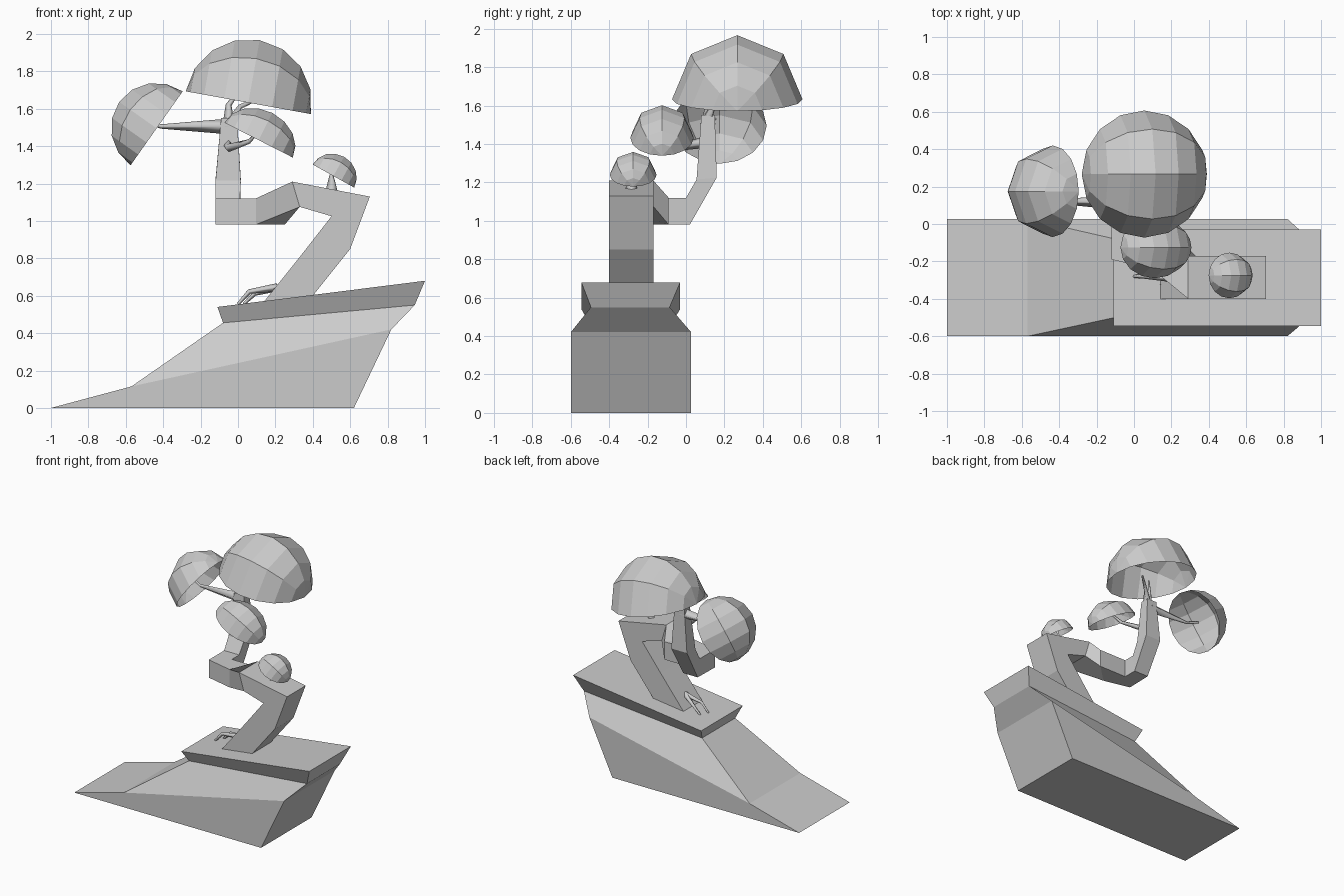
import bpy, bmesh, math
from mathutils import Matrix

if "Cube" in bpy.data.objects:
    bpy.data.objects.remove(bpy.data.objects["Cube"])


def add_object(name, bm):
    bmesh.ops.recalc_face_normals(bm, faces=bm.faces)
    mesh = bpy.data.meshes.new(name)
    bm.to_mesh(mesh)
    bm.free()
    ob = bpy.data.objects.new(name, mesh)
    bpy.context.collection.objects.link(ob)
    return ob


def loft(name, loops):
    """Skin a row of four-cornered sections and close both ends."""
    bm = bmesh.new()
    rings = [[bm.verts.new(p) for p in loop] for loop in loops]
    for a, b in zip(rings, rings[1:]):
        for i in range(4):
            j = (i + 1) % 4
            bm.faces.new((a[i], a[j], b[j], b[i]))
    bm.faces.new(rings[0])
    bm.faces.new(rings[-1])
    return add_object(name, bm)


def section(a, b, y_front, y_back):
    """Section between two (x, z) points, spanning two depths."""
    return [(a[0], y_front, a[1]), (a[0], y_back, a[1]),
            (b[0], y_back, b[1]), (b[0], y_front, b[1])]


def upright(front, back, z0, z1):
    """Section between two (x, y) points, spanning two heights."""
    return [(*front, z0), (*back, z0), (*back, z1), (*front, z1)]


def dome(name, centre, size, tilt):
    """Open half sphere whose poles lie on its rim."""
    bm = bmesh.new()
    bmesh.ops.create_uvsphere(bm, u_segments=8, v_segments=8, radius=1)
    bmesh.ops.rotate(bm, verts=bm.verts, matrix=Matrix.Rotation(math.pi / 2, 3, 'Y'))
    bmesh.ops.delete(bm, geom=[v for v in bm.verts if v.co.z < -0.01], context='VERTS')
    bmesh.ops.scale(bm, verts=bm.verts, vec=size)
    ob = add_object(name, bm)
    # keep the shell facing outwards
    if sum(p.normal.dot(p.center) for p in ob.data.polygons) < 0:
        ob.data.flip_normals()
    ob.location = centre
    ob.rotation_euler = (0, math.radians(tilt), 0)


def twig(name, points):
    """Four-sided tapering tube through (x, y, z, radius) points."""
    cu = bpy.data.curves.new(name, 'CURVE')
    cu.dimensions = '3D'
    cu.bevel_depth = 1
    cu.bevel_resolution = 0
    cu.use_fill_caps = True
    sp = cu.splines.new('POLY')
    sp.points.add(len(points) - 1)
    for p, (x, y, z, r) in zip(sp.points, points):
        p.co = (x, y, z, 1)
        p.radius = r
    bpy.context.collection.objects.link(bpy.data.objects.new(name, cu))


# Wedge-shaped rock with a pinched neck and flared top
loft("rock", [
    section((-1.0, 0), (0.62, 0), -0.60, 0.027),
    section((-0.57, 0.115), (0.82, 0.42), -0.60, 0.027),
    section((-0.08, 0.455), (0.945, 0.55), -0.495, -0.085),
    section((-0.11, 0.54), (1.0, 0.68), -0.545, -0.03),
])

# Bent trunk
loft("trunk", [
    section((0.12, 0.545), (0.38, 0.575), -0.40, -0.17),
    section((0.34, 0.82), (0.60, 0.85), -0.40, -0.17),
    section((0.50, 1.025), (0.705, 1.13), -0.40, -0.17),
    section((0.33, 1.075), (0.29, 1.21), -0.40, -0.17),
    upright((0.095, -0.24), (0.25, -0.09), 0.98, 1.12),
    upright((-0.12, -0.19), (0.01, -0.09), 0.98, 1.12),
    [(-0.115, 0.02, 0.98), (0.01, 0.02, 0.98), (0.01, 0.0, 1.12), (-0.12, 0.0, 1.12)],
    [(-0.12, 0.16, 1.225), (0.015, 0.16, 1.225), (0.015, 0.055, 1.215), (-0.12, 0.055, 1.215)],
    [(-0.09, 0.15, 1.55), (-0.005, 0.15, 1.55), (-0.005, 0.08, 1.55), (-0.09, 0.08, 1.55)],
])

# Foliage domes
dome("top_foliage", (0.055, 0.267, 1.632), (0.34, 0.34, 0.34), 10.3)
dome("left_foliage", (-0.435, 0.175, 1.495), (0.242, 0.245, 0.245), -54.8)
dome("middle_foliage", (0.11, -0.125, 1.432), (0.205, 0.165, 0.163), 27)
dome("small_foliage", (0.51, -0.275, 1.24), (0.127, 0.122, 0.118), 29)

# Twigs holding the foliage
twig("left_twig", [(-0.05, 0.115, 1.505, 0.042), (-0.41, 0.12, 1.505, 0.012),
                   (-0.50, 0.15, 1.53, 0.01)])
twig("middle_twig", [(-0.05, 0.11, 1.41, 0.03), (-0.05, -0.01, 1.39, 0.022),
                     (0.06, -0.08, 1.425, 0.013), (0.12, -0.12, 1.49, 0.008)])
twig("top_twig_a", [(-0.05, 0.115, 1.53, 0.03), (-0.05, 0.12, 1.62, 0.016),
                    (0.0, 0.17, 1.69, 0.008)])
twig("top_twig_b", [(-0.03, 0.115, 1.54, 0.03), (0.01, 0.15, 1.61, 0.014),
                    (0.12, 0.24, 1.66, 0.008)])
twig("small_twig", [(0.50, -0.285, 1.15, 0.035), (0.50, -0.28, 1.24, 0.012),
                    (0.52, -0.275, 1.30, 0.008)])

# Thin roots reaching onto the rock
for i, (x, y) in enumerate([(0.0, -0.28), (0.03, -0.22), (0.13, -0.32)]):
    twig(f"root_{i + 1}", [(0.21, -0.29, 0.645, 0.022),
                           (x + 0.06, y, 0.622 - 0.01 * i, 0.013),
                           (x, y, 0.555, 0.008)])
